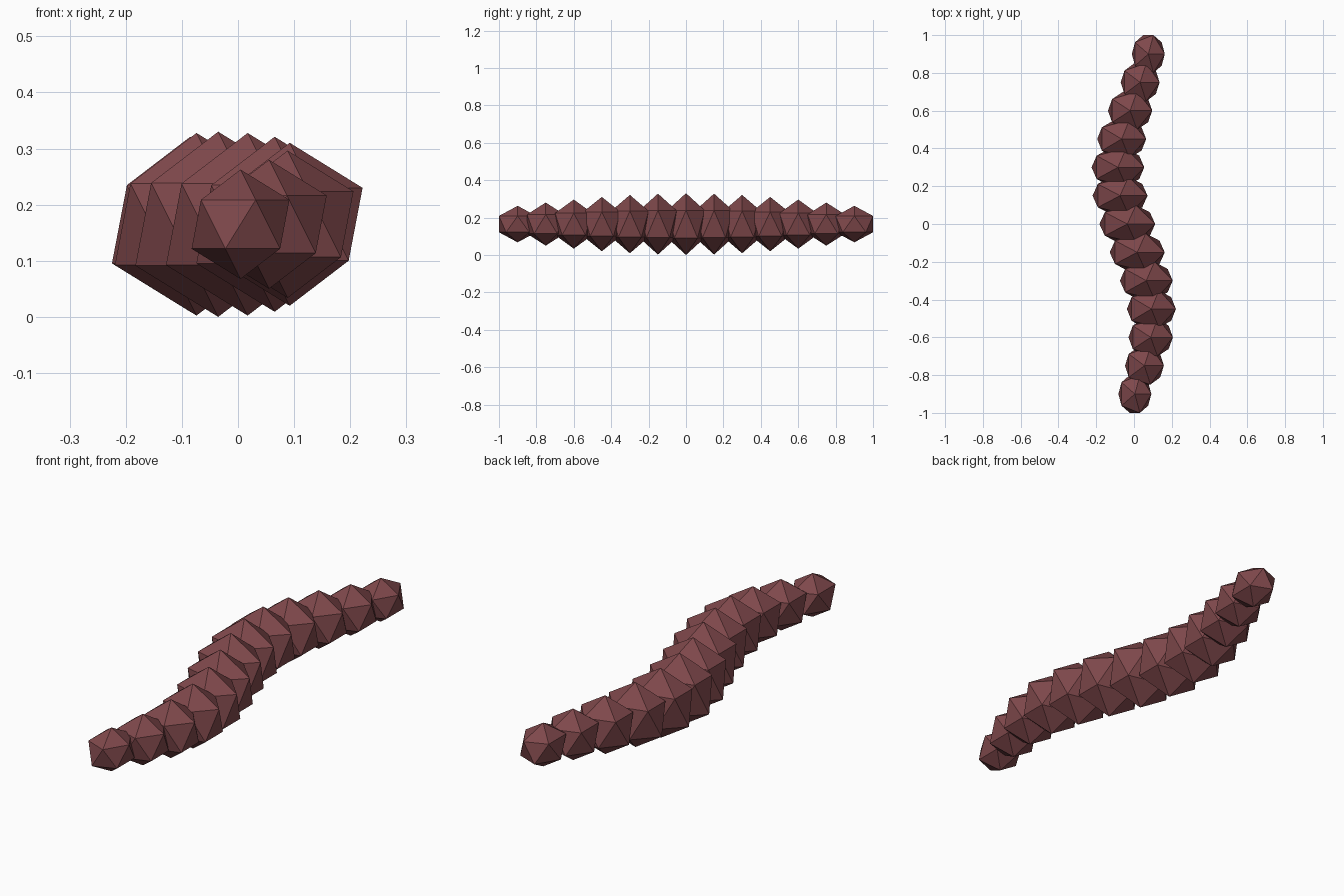
import bpy
import math

if "Cube" in bpy.data.objects:
    bpy.data.objects.remove(bpy.data.objects["Cube"])

COUNT = 13
SPACING = 0.15
END_RADIUS = 0.0975      # radius of the first and last segment
SWELL = 0.0675           # extra radius at mid-body
HALF_LENGTH = 0.1176     # every segment has the same length along y
CENTRE_Z = END_RADIUS + SWELL

# Single flat body colour
maroon = bpy.data.materials.new("dull_maroon")
maroon.diffuse_color = (0.21, 0.064, 0.070, 1.0)
maroon.use_nodes = True
maroon.node_tree.nodes["Principled BSDF"].inputs["Base Color"].default_value = maroon.diffuse_color


def add_segment(i):
    """One faceted body segment, placed along the winding body line."""
    radius = END_RADIUS + SWELL * math.sin(math.pi * i / (COUNT - 1))
    x = 0.0045 + 0.09 * math.sin(0.6 * i)
    y = (i - (COUNT - 1) / 2) * SPACING
    bpy.ops.mesh.primitive_ico_sphere_add(subdivisions=1, radius=1.0,
                                          location=(x, y, CENTRE_Z))
    segment = bpy.context.object
    segment.name = f"body_segment_{i + 1}"
    segment.scale = (radius, HALF_LENGTH, radius)
    bpy.ops.object.transform_apply(location=False, rotation=False, scale=True)
    segment.data.materials.append(maroon)


# Winding chain of segments from front to back
for i in range(COUNT):
    add_segment(i)
